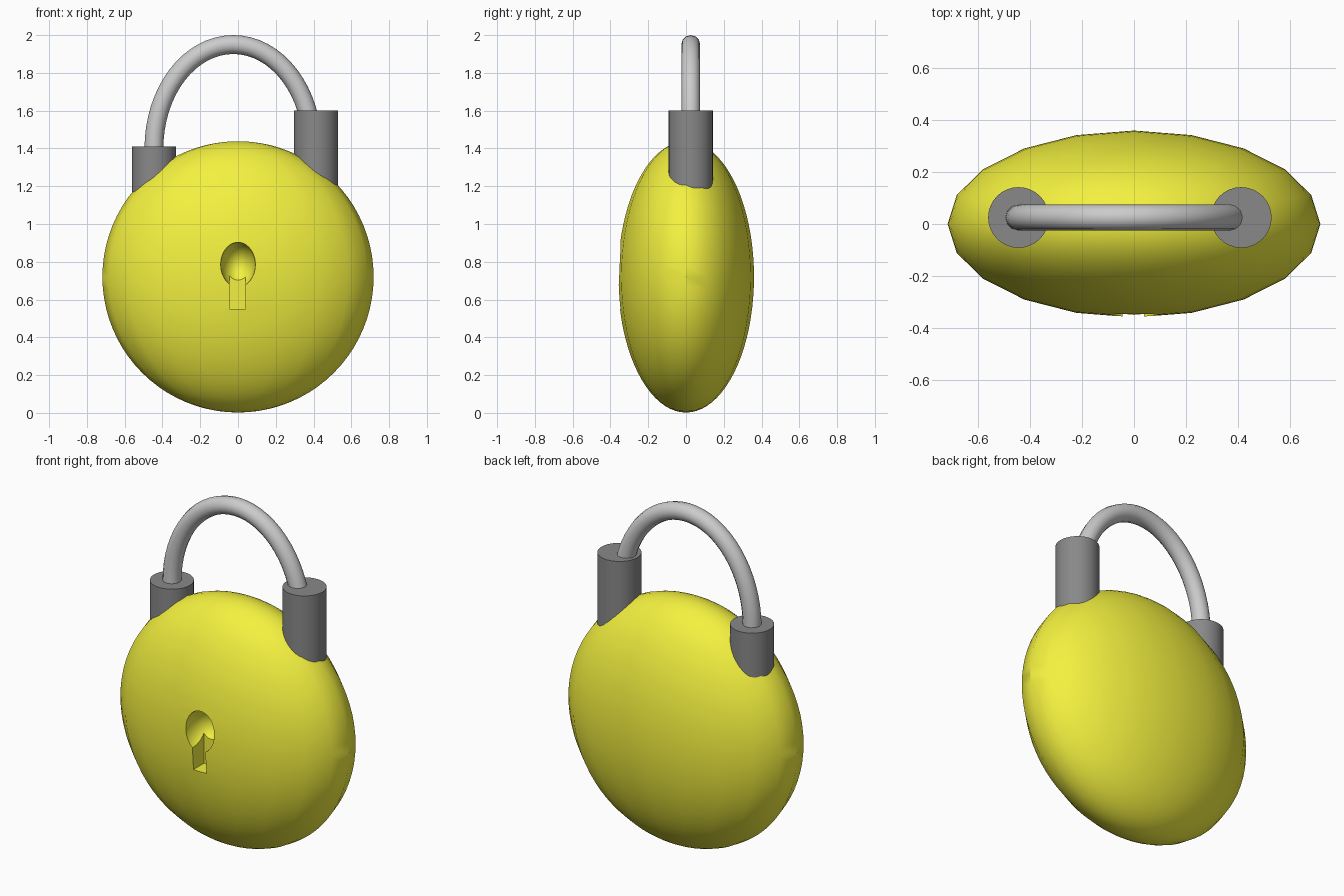
import bpy
from math import pi, sin, cos, radians

if "Cube" in bpy.data.objects:
    bpy.data.objects.remove(bpy.data.objects["Cube"])


def material(name, rgb):
    m = bpy.data.materials.new(name)
    m.diffuse_color = (*rgb, 1)
    m.use_nodes = True
    m.node_tree.nodes["Principled BSDF"].inputs["Base Color"].default_value = m.diffuse_color
    return m


def activate(ob):
    bpy.ops.object.select_all(action='DESELECT')
    ob.select_set(True)
    bpy.context.view_layer.objects.active = ob


def smooth(ob, angle=35):
    activate(ob)
    bpy.ops.object.shade_smooth_by_angle(angle=radians(angle))


def ellipsoid(name, loc, size, segments, rings):
    bpy.ops.mesh.primitive_uv_sphere_add(segments=segments, ring_count=rings, radius=1, location=loc)
    ob = bpy.context.object
    ob.name = name
    ob.scale = size
    bpy.ops.object.transform_apply(location=False, rotation=False, scale=True)
    return ob


yellow = material("yellow", (0.9, 0.88, 0.05))
dark = material("dark_grey", (0.25, 0.25, 0.25))

# Flattened round lock body
body = ellipsoid("lock_body", (0, 0, 0.72), (0.718, 0.36, 0.718), 20, 40)
body.data.materials.append(yellow)

# Keyhole: rounded hollow plus a slot below, cut into the front
hole = ellipsoid("keyhole_cutter", (0, -0.35, 0.785), (0.092, 0.14, 0.118), 32, 24)
bpy.ops.mesh.primitive_cube_add(size=1, location=(-0.003, -0.35, 0.64))
slot = bpy.context.object
slot.name = "slot_cutter"
slot.scale = (0.084, 0.2, 0.18)
for cutter in (hole, slot):
    cutter.hide_render = True
    mod = body.modifiers.new("keyhole", 'BOOLEAN')
    mod.operation = 'DIFFERENCE'
    mod.solver = 'EXACT'
    mod.object = cutter
    activate(body)
    bpy.ops.object.modifier_apply(modifier=mod.name)
    bpy.data.objects.remove(cutter)
smooth(body)

# Dark sockets of two heights
for name, x, low, high in (("left_socket", -0.445, 1.10, 1.41),
                           ("right_socket", 0.413, 1.12, 1.60)):
    bpy.ops.mesh.primitive_cylinder_add(vertices=32, radius=0.117, depth=high - low,
                                        location=(x, 0.025, (low + high) / 2))
    socket = bpy.context.object
    socket.name = name
    socket.data.materials.append(dark)
    smooth(socket)

# Arched shackle tube ending inside the sockets
path = [(-0.445, 1.30)]
path += [(-0.025 - 0.42 * cos(pi * i / 32), 1.40 + 0.55 * sin(pi * i / 32)) for i in range(33)]
path += [(0.395, 1.30)]
curve = bpy.data.curves.new("shackle", 'CURVE')
curve.dimensions = '3D'
curve.bevel_depth = 0.05
curve.bevel_resolution = 4
curve.use_fill_caps = True
spline = curve.splines.new('POLY')
spline.points.add(len(path) - 1)
for p, (x, z) in zip(spline.points, path):
    p.co = (x, 0.025, z, 1)
shackle = bpy.data.objects.new("shackle", curve)
bpy.context.collection.objects.link(shackle)
activate(shackle)
bpy.ops.object.convert(target='MESH')
smooth(bpy.context.object, 40)
